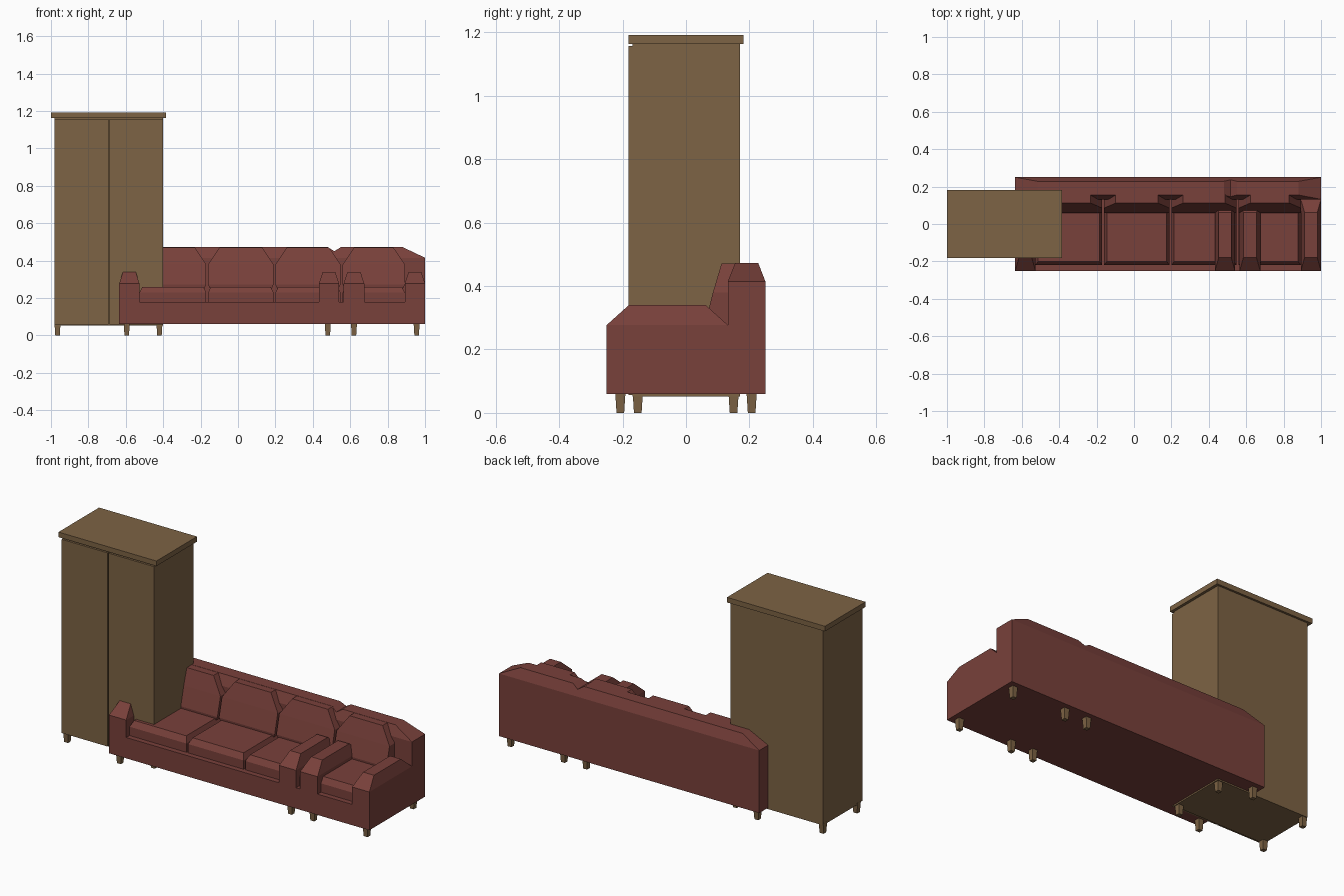
import bpy
import bmesh

if "Cube" in bpy.data.objects:
    bpy.data.objects.remove(bpy.data.objects["Cube"])


def material(name, rgb):
    m = bpy.data.materials.new(name)
    m.diffuse_color = (*rgb, 1)
    m.use_nodes = True
    m.node_tree.nodes["Principled BSDF"].inputs["Base Color"].default_value = m.diffuse_color
    return m


WOOD = material("brown wood", (0.205, 0.125, 0.058))
RED = material("dark red fabric", (0.190, 0.052, 0.043))


def stack(name, mat, *layers):
    """Closed solid through rectangles (x0, x1, y0, y1, z), bottom to top."""
    bm = bmesh.new()
    rings = []
    for x0, x1, y0, y1, z in layers:
        rings.append([bm.verts.new(p) for p in
                      ((x0, y0, z), (x1, y0, z), (x1, y1, z), (x0, y1, z))])
    bm.faces.new(rings[0][::-1])
    bm.faces.new(rings[-1])
    for a, b in zip(rings, rings[1:]):
        for i in range(4):
            j = (i + 1) % 4
            bm.faces.new((a[i], a[j], b[j], b[i]))
    me = bpy.data.meshes.new(name)
    bm.to_mesh(me)
    bm.free()
    me.materials.append(mat)
    ob = bpy.data.objects.new(name, me)
    bpy.context.collection.objects.link(ob)
    return ob


def box(name, mat, x0, x1, y0, y1, z0, z1):
    return stack(name, mat, (x0, x1, y0, y1, z0), (x0, x1, y0, y1, z1))


def legs(name, xs, ys):
    for x in xs:
        for y in ys:
            stack(name, WOOD,
                  (x - .012, x + .012, y - .012, y + .012, 0),
                  (x - .016, x + .016, y - .016, y + .016, .062))


# Wardrobe: carcass, two doors with a narrow gap, cornice slab
box("wardrobe_body", WOOD, -.98, -.40, -.168, .17, .052, 1.165)
for x0, x1 in ((-.98, -.693), (-.687, -.40)):
    box("wardrobe_door", WOOD, x0, x1, -.182, -.168, .057, 1.156)
box("wardrobe_top", WOOD, -1, -.385, -.182, .182, 1.163, 1.192)
legs("wardrobe_leg", (-.965, -.42), (-.152, .15))

# Sofa base and legs
box("sofa_base", RED, -.635, 1, -.25, .25, .06, .178)
legs("sofa_leg", (-.595, .48, .62, .955), (-.207, .207))

# Two overlapping backrests with sloping shoulders
for x0, x1, t0, t1 in ((-.635, .57, -.515, .48), (.46, 1, .55, .88)):
    stack("sofa_back", RED,
          (x0, x1, .132, .25, .17),
          (x0, x1, .132, .25, .415),
          (t0, t1, .155, .228, .472))

# Armrests with faceted tops
for x0, x1 in ((-.635, -.527), (.433, .54), (.565, .675), (.892, 1)):
    stack("armrest", RED,
          (x0, x1, -.25, .132, .17),
          (x0, x1, -.25, .132, .277),
          (x0 + .02, x1 - .02, -.18, .062, .34))

# Four seat cushions and four leaning back cushions
for x0, x1 in ((-.527, -.17), (-.16, .19), (.20, .548), (.56, .892)):
    stack("seat_cushion", RED,
          (x0, x1, -.22, .132, .17),
          (x0, x1, -.22, .132, .228),
          (x0 + .015, x1 - .015, -.2, .132, .26))
    stack("back_cushion", RED,
          (x0 + .01, x1 - .01, .06, .16, .25),
          (x0, x1, .058, .16, .272),
          (x0, x1, .085, .16, .38),
          (x0 + .062, x1 - .062, .112, .16, .471))
